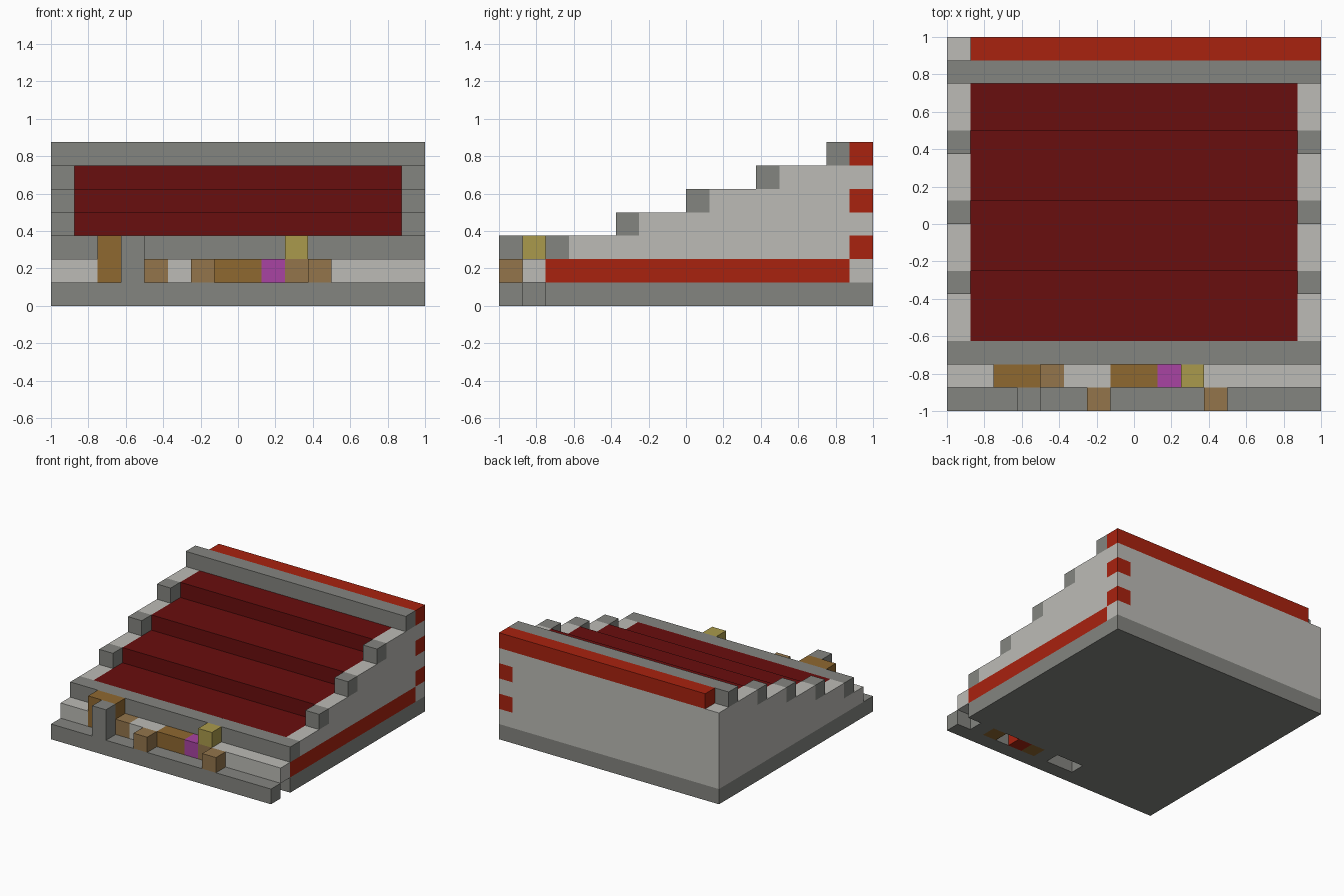
import bpy
import bmesh

cube = bpy.data.objects.get("Cube")
if cube:
    bpy.data.objects.remove(cube, do_unlink=True)

U = 0.125  # size of one block; all boxes are given in blocks from the front right corner


def material(name, hexcode):
    rgb = [int(hexcode[i:i + 2], 16) / 255 for i in (0, 2, 4)]
    lin = [c / 12.92 if c < 0.04 else ((c + 0.055) / 1.055) ** 2.4 for c in rgb]
    m = bpy.data.materials.new(name)
    m.use_nodes = True
    m.diffuse_color = (*lin, 1)
    m.node_tree.nodes["Principled BSDF"].inputs["Base Color"].default_value = (*lin, 1)
    return m


pale = material("pale stone", "bcbbb6")
grey = material("grey stone", "848580")
red = material("bright red", "a9220f")
crimson = material("dark red", "690e0e")
brown = material("brown wood", "8f6830")
tan = material("tan wood", "93754b")
magenta = material("magenta", "a944a2")
yellow = material("dull yellow", "aa9a4c")


def blocks(name, mat, *boxes):
    """One object from boxes, each given as (x range, y range, z range)."""
    bm = bmesh.new()
    for box in boxes:
        verts = bmesh.ops.create_cube(bm, size=1)["verts"]
        for v in verts:
            p = [lo if c < 0 else hi for c, (lo, hi) in zip(v.co, box)]
            v.co = (p[0] * U - 1, p[1] * U - 1, p[2] * U)
    mesh = bpy.data.meshes.new(name)
    bm.to_mesh(mesh)
    bm.free()
    mesh.materials.append(mat)
    obj = bpy.data.objects.new(name, mesh)
    bpy.context.collection.objects.link(obj)
    return obj


FULL, INNER = (0, 16), (1, 15)
SIDES = ((0, 1), (15, 16))
FRONT, SHELF = (0, 1), (1, 2)     # the two front rows
BASE, FIRST, SECOND = (0, 1), (1, 2), (2, 3)   # the lowest layers

# Base slab, with gaps in the row behind the front kerb
blocks("base_slab", grey, (FULL, (2, 16), BASE))
blocks("front_kerb", grey, (FULL, FRONT, BASE))
blocks("base_row", grey, *[(x, SHELF, BASE) for x in ((0, 7), (9, 10), (14, 15))])
blocks("base_wood", brown, *[(x, SHELF, BASE) for x in ((10, 11), (13, 14))])
blocks("base_red_block", red, ((11, 12), SHELF, BASE))

# Lower body and its red side strip
blocks("lower_body", pale, ((0, 15), (2, 15), FIRST))
blocks("side_strip", red, ((15, 16), (2, 15), FIRST))

# Four rising steps: pale flanks, grey noses, dark red treads
for k in range(4):
    start, layer = 2 + 3 * k, (2 + k, 3 + k)
    blocks(f"flanks_{k}", pale, *[(s, (start + 1, 15), layer) for s in SIDES])
    blocks(f"tread_{k}", crimson, (INNER, (start + 1, 15), layer))
    noses = SIDES if k else (FULL,)
    blocks(f"noses_{k}", grey, *[(s, (start, start + 1), layer) for s in noses])

# Back wall with red corner blocks and top beams
REAR = (15, 16)
blocks("back_wall", pale, ((0, 15), REAR, (1, 6)))
for z in range(1, 6):
    blocks(f"back_corner_{z}", pale if z % 2 else red, ((15, 16), REAR, (z, z + 1)))
blocks("top_beam", grey, (FULL, (14, 15), (6, 7)))
blocks("top_rear_beam", red, ((1, 16), REAR, (6, 7)))

# Front shelf and the small things on it
blocks("shelf", pale, *[(x, SHELF, FIRST) for x in ((0, 2), (5, 7), (11, 16))])
blocks("wood_stack", brown, ((2, 4), SHELF, (1, 3)))
blocks("wood_bench", brown, ((7, 9), SHELF, FIRST))
blocks("magenta_block", magenta, ((9, 10), SHELF, FIRST))
blocks("tan_shelf_blocks", tan, *[(x, SHELF, FIRST) for x in ((4, 5), (10, 11))])
blocks("yellow_block", yellow, ((10, 11), SHELF, SECOND))
blocks("tan_front_blocks", tan, *[(x, FRONT, FIRST) for x in ((6, 7), (11, 12))])
blocks("front_post", grey, ((3, 4), FRONT, (1, 3)))
